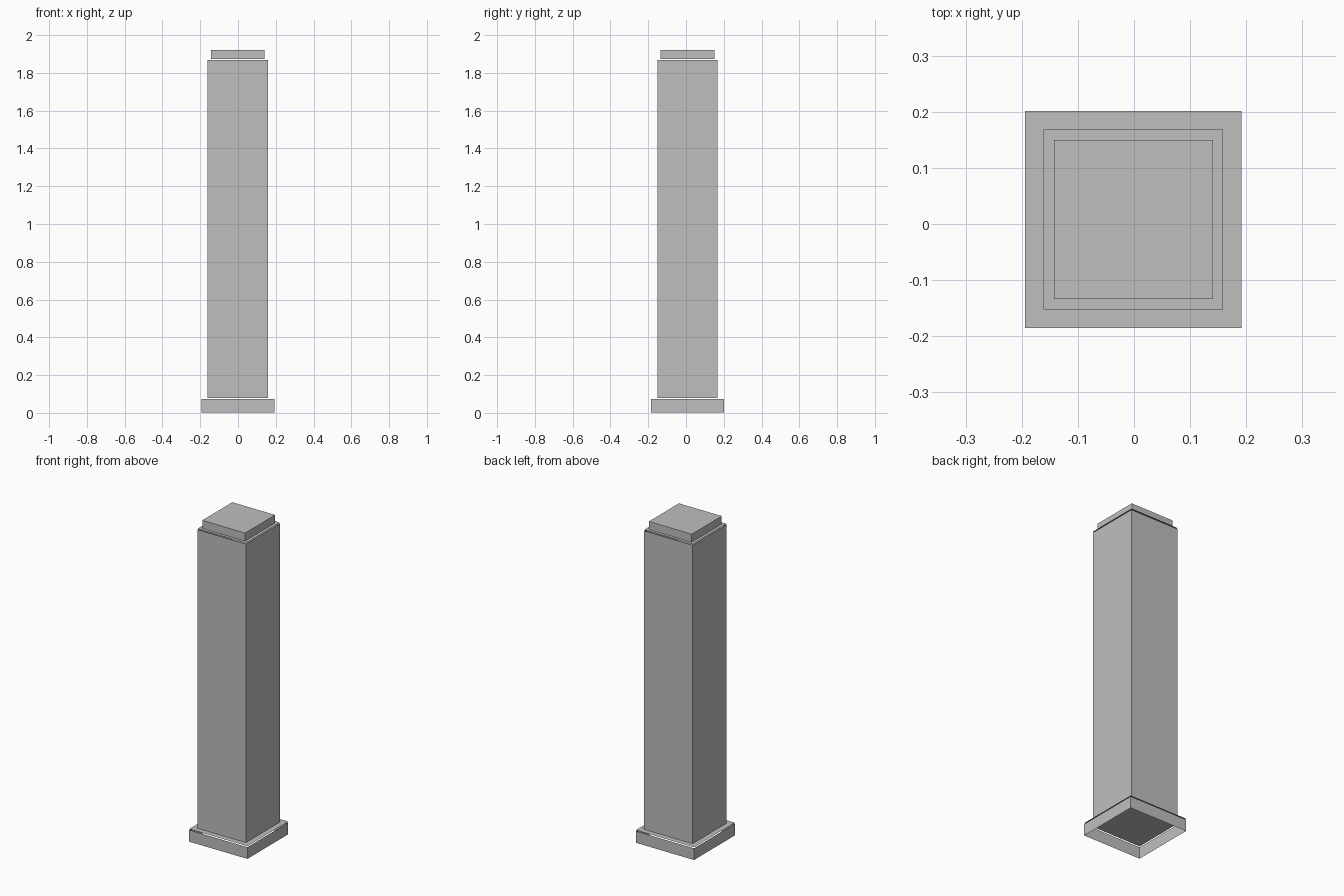
import bpy
import bmesh

if "Cube" in bpy.data.objects:
    bpy.data.objects.remove(bpy.data.objects["Cube"])

CENTRE_X, CENTRE_Y = -0.001, 0.008
GAP = 0.006  # slit between open walls and the plate above them

grey = bpy.data.materials.new("stone_grey")
grey.use_nodes = True
colour = (0.52, 0.52, 0.52, 1)
grey.diffuse_color = colour
grey.node_tree.nodes["Principled BSDF"].inputs["Base Color"].default_value = colour


def finish(name, bm):
    mesh = bpy.data.meshes.new(name)
    bm.to_mesh(mesh)
    bm.free()
    mesh.materials.append(grey)
    obj = bpy.data.objects.new(name, mesh)
    obj.location = (CENTRE_X, CENTRE_Y, 0)
    bpy.context.collection.objects.link(obj)


def square(bm, half, z):
    corners = [(-half, -half), (half, -half), (half, half), (-half, half)]
    return [bm.verts.new((x, y, z)) for x, y in corners]


def walls(name, half, bottom, top, closed=False):
    """Four upright sides, with an optional lid."""
    bm = bmesh.new()
    low, high = square(bm, half, bottom), square(bm, half, top)
    for i in range(4):
        j = (i + 1) % 4
        bm.faces.new((low[i], low[j], high[j], high[i]))
    if closed:
        bm.faces.new(high)
    finish(name, bm)


def plate(name, half, z):
    """Flat square sheet."""
    bm = bmesh.new()
    bm.faces.new(square(bm, half, z))
    finish(name, bm)


# Plinth, open underneath
walls("plinth_walls", 0.193, 0.003, 0.079 - GAP)
plate("plinth_top", 0.193, 0.079)

# Tall shaft
walls("shaft_walls", 0.16, 0.079, 1.873 - GAP)
plate("shaft_top", 0.16, 1.873)

# Closed cap block
walls("cap_block", 0.142, 1.873, 1.921, closed=True)
